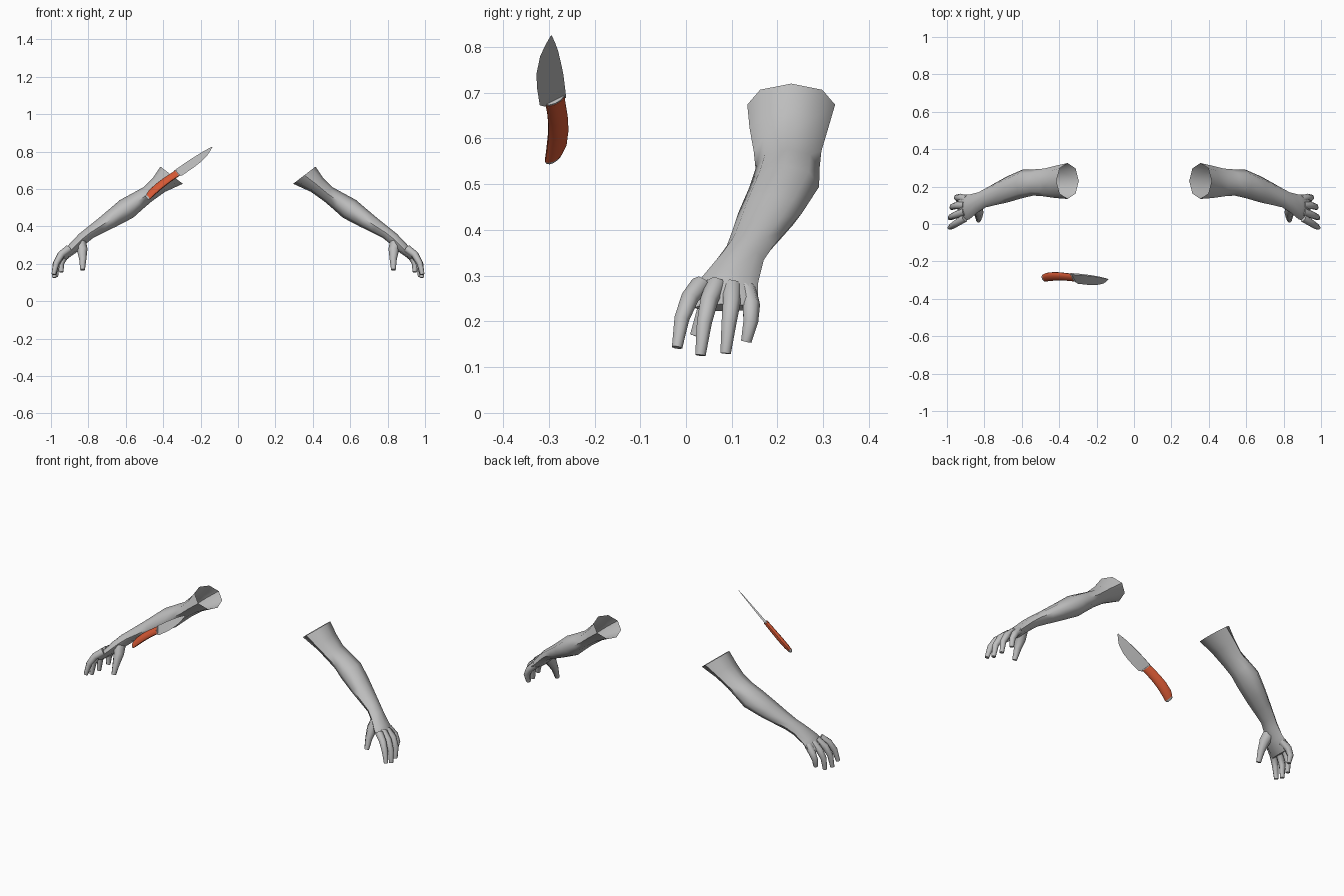
import bpy, bmesh, math
from mathutils import Vector

cube = bpy.data.objects.get("Cube")
if cube:
    bpy.data.objects.remove(cube, do_unlink=True)


def material(name, rgb, rough=0.6):
    m = bpy.data.materials.new(name)
    m.use_nodes = True
    m.diffuse_color = (*rgb, 1)
    bsdf = m.node_tree.nodes["Principled BSDF"]
    bsdf.inputs["Base Color"].default_value = (*rgb, 1)
    bsdf.inputs["Roughness"].default_value = rough
    return m


SKIN = material("skin grey", (0.52, 0.52, 0.52))
STEEL = material("steel grey", (0.5, 0.5, 0.5))
WOOD = material("red brown handle", (0.68, 0.10, 0.035))


def loft(bm, rings, cap_start=True, cap_end=True):
    """Skin a list of equally sized point rings."""
    loops = [[bm.verts.new(p) for p in ring] for ring in rings]
    n = len(loops[0])
    for a, b in zip(loops, loops[1:]):
        for i in range(n):
            j = (i + 1) % n
            bm.faces.new((a[i], a[j], b[j], b[i]))
    if cap_start:
        bm.faces.new(loops[0][::-1])
    if cap_end:
        bm.faces.new(loops[-1])


def ellipse(centre, side, up, n):
    """Closed ring of points around a centre."""
    return [centre + side * math.cos(math.tau * i / n) + up * math.sin(math.tau * i / n)
            for i in range(n)]


def tube(bm, points, radii, n=7):
    """Tapered limb through a few points."""
    pts = [Vector(p) for p in points]
    rings = []
    for i, p in enumerate(pts):
        axis = (pts[min(i + 1, len(pts) - 1)] - pts[max(i - 1, 0)]).normalized()
        up = axis.cross(Vector((0, 1, 0))).normalized()
        side = up.cross(axis)
        rings.append(ellipse(p, side * radii[i], up * radii[i], n))
    loft(bm, rings)


def finish(bm, name, mat, angle):
    bmesh.ops.recalc_face_normals(bm, faces=bm.faces)
    mesh = bpy.data.meshes.new(name)
    bm.to_mesh(mesh)
    bm.free()
    ob = bpy.data.objects.new(name, mesh)
    bpy.context.collection.objects.link(ob)
    mesh.materials.append(mat)
    bpy.ops.object.select_all(action="DESELECT")
    ob.select_set(True)
    bpy.context.view_layer.objects.active = ob
    bpy.ops.object.shade_smooth_by_angle(angle=math.radians(angle))
    return ob


# Arm sections: upper x, z, lower x, z, centre y, half width
ARM = [
    (.415, .72, .295, .628, .23, .096),
    (.455, .66, .39, .585, .225, .086),
    (.505, .61, .46, .535, .222, .074),
    (.565, .577, .51, .492, .222, .070),
    (.63, .542, .56, .447, .215, .076),
    (.705, .478, .65, .40, .185, .070),
    (.76, .432, .715, .368, .162, .060),
    (.81, .392, .775, .338, .140, .051),
    (.85, .36, .812, .308, .118, .052),
    (.90, .308, .858, .265, .092, .066),
    (.94, .258, .905, .232, .083, .074),
    (.945, .238, .918, .222, .083, .066),
]

# Finger paths from knuckle to tip
FINGERS = [
    [(.905, .032, .28), (.945, .008, .25), (.971, -.010, .205), (.986, -.020, .143)],
    [(.905, .066, .28), (.950, .050, .245), (.976, .039, .195), (.984, .031, .126)],
    [(.905, .100, .275), (.948, .099, .24), (.970, .093, .195), (.974, .086, .130)],
    [(.895, .132, .27), (.930, .142, .235), (.947, .141, .200), (.944, .131, .156)],
]
THUMB = [(.845, .095, .315), (.832, .068, .272), (.830, .042, .225), (.831, .020, .168)]


def build_arm(name, sign):
    bm = bmesh.new()
    rings = []
    for ux, uz, lx, lz, y, half in ARM:
        centre = Vector(((ux + lx) / 2, y, (uz + lz) / 2))
        up = Vector(((ux - lx) / 2, 0, (uz - lz) / 2))
        rings.append(ellipse(centre, Vector((0, half, 0)), up, 8))
    loft(bm, rings, cap_start=False)
    for path in FINGERS:
        tube(bm, path, (.022, .020, .017, .012))
    tube(bm, THUMB, (.034, .029, .020, .013))
    for v in bm.verts:
        v.co.x *= sign
    finish(bm, name, SKIN, 60)


build_arm("left_arm", 1)
build_arm("right_arm", -1)

# Knife frame: length, width and thickness directions
ROLL = math.radians(38)
BUTT = Vector((-.485, -.285, .56))
LENGTH = Vector((.784, 0, .62))
FLAT = Vector((-.62, 0, .784))
DEPTH = Vector((0, 1, 0))
WIDTH = FLAT * math.sin(ROLL) + DEPTH * math.cos(ROLL)
THICK = FLAT * math.cos(ROLL) - DEPTH * math.sin(ROLL)


def knife_point(u, v, t=0):
    return BUTT + LENGTH * u + WIDTH * v + THICK * t


def knife_body(name, sections, mat):
    """Rounded body from length, offset, half width, half thickness."""
    bm = bmesh.new()
    loft(bm, [ellipse(knife_point(u, v), WIDTH * w, THICK * t, 10) for u, v, w, t in sections])
    finish(bm, name, mat, 50)


knife_body("knife_handle", [
    (.004, -.006, .023, .011), (.03, .002, .027, .014), (.08, .007, .027, .015),
    (.13, .006, .026, .014), (.17, .002, .025, .013), (.203, -.002, .026, .012)], WOOD)
knife_body("knife_butt_cap", [
    (-.008, -.008, .014, .006), (-.003, -.007, .020, .009), (.005, -.006, .0225, .0108)], STEEL)
knife_body("knife_collar", [
    (.198, -.002, .0255, .0115), (.207, -.002, .0255, .0115)], STEEL)

# Blade: spine u, v and cutting edge u, v, half thickness of the spine
BLADE = [
    (.195, .024, .200, -.030, .006),
    (.215, .023, .216, -.044, .006),
    (.286, .017, .285, -.052, .005),
    (.330, .011, .335, -.053, .004),
    (.375, .004, .388, -.043, .003),
    (.410, -.004, .417, -.028, .002),
    (.436, -.011, .437, -.014, .0005),
]
bm = bmesh.new()
loft(bm, [[knife_point(su, sv, t), knife_point(su, sv, -t), knife_point(eu, ev)]
          for su, sv, eu, ev, t in BLADE])
finish(bm, "knife_blade", STEEL, 30)
